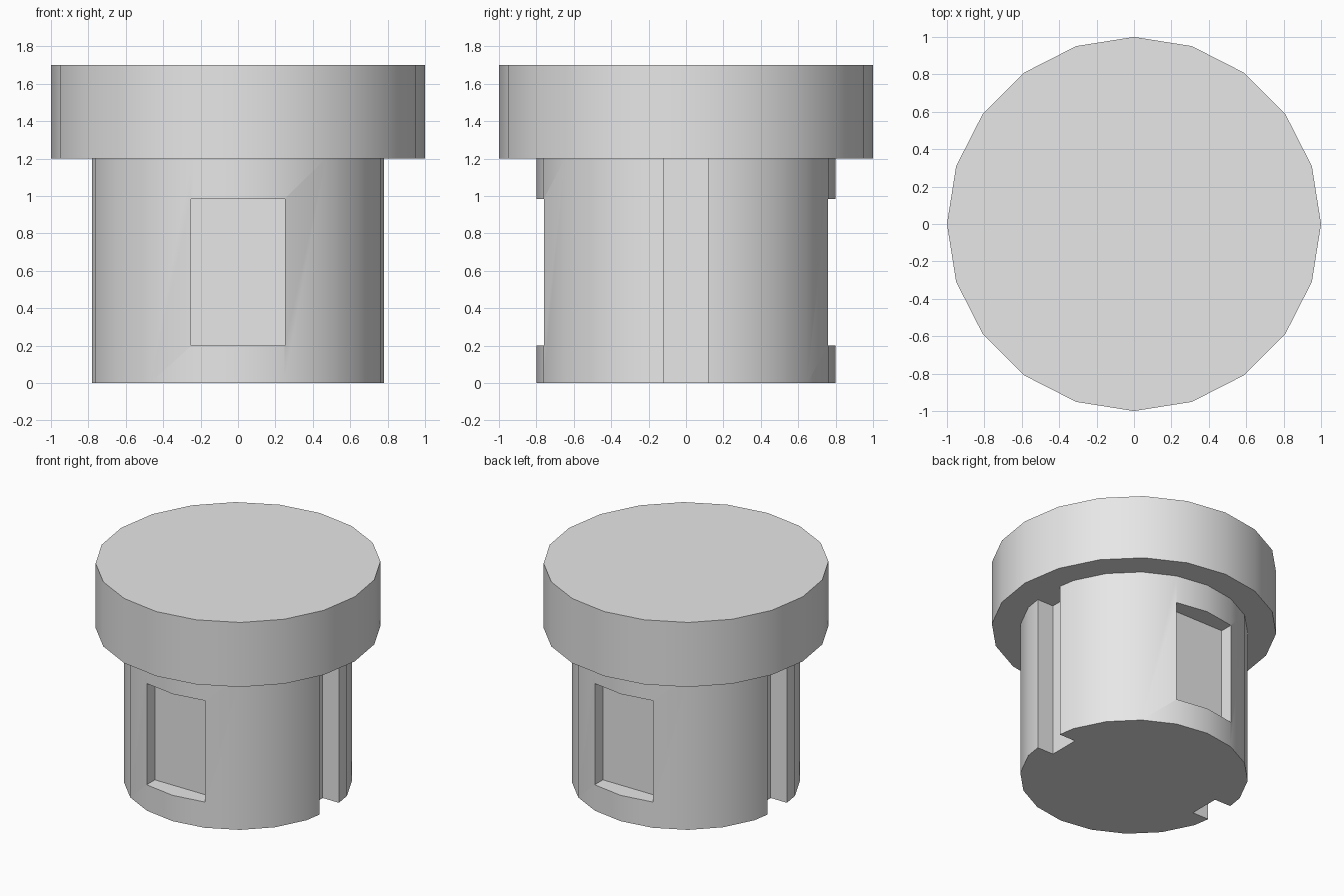
import bpy
import math

cube = bpy.data.objects.get("Cube")
if cube:
    bpy.data.objects.remove(cube, do_unlink=True)

SIDES = 20
GREY = (0.8, 0.8, 0.8, 1.0)

grey = bpy.data.materials.new("plain_grey")
grey.use_nodes = True
grey.diffuse_color = GREY
for node in grey.node_tree.nodes:
    if node.type == 'BSDF_PRINCIPLED':
        node.inputs["Base Color"].default_value = GREY


def activate(obj):
    bpy.ops.object.select_all(action='DESELECT')
    obj.select_set(True)
    bpy.context.view_layer.objects.active = obj


def add_drum(name, radius, bottom, top):
    bpy.ops.mesh.primitive_cylinder_add(vertices=SIDES, radius=radius, depth=top - bottom,
                                        location=(0, 0, (bottom + top) / 2))
    obj = bpy.context.object
    obj.name = name
    obj.data.materials.append(grey)
    return obj


def cut_box(target, low, high):
    """Subtract the box between two corners from the target."""
    centre = [(a + b) / 2 for a, b in zip(low, high)]
    bpy.ops.mesh.primitive_cube_add(size=1, location=centre)
    cutter = bpy.context.object
    cutter.name = "cutter"
    cutter.hide_render = True
    cutter.scale = [abs(b - a) for a, b in zip(low, high)]
    cutter.data.materials.append(grey)
    bpy.context.view_layer.update()
    activate(target)
    mod = target.modifiers.new("cut", 'BOOLEAN')
    mod.operation = 'DIFFERENCE'
    mod.solver = 'EXACT'
    mod.object = cutter
    bpy.ops.object.modifier_apply(modifier=mod.name)
    bpy.data.objects.remove(cutter, do_unlink=True)


# Wide head and narrower stem
head = add_drum("head", 1.0, 1.2, 1.7)
stem = add_drum("stem", 0.8, 0.0, 1.2)

for side in (-1, 1):
    # Shallow flat-bottomed pockets on front and back
    cut_box(stem, (-0.25, side * 0.66, 0.2), (0.25, side, 0.985))
    # Full-height key slots on left and right
    cut_box(stem, (side * 0.642, -0.12, -0.1), (side, 0.12, 1.3))

for part in (head, stem):
    activate(part)
    bpy.ops.object.shade_smooth_by_angle(angle=math.radians(30))
